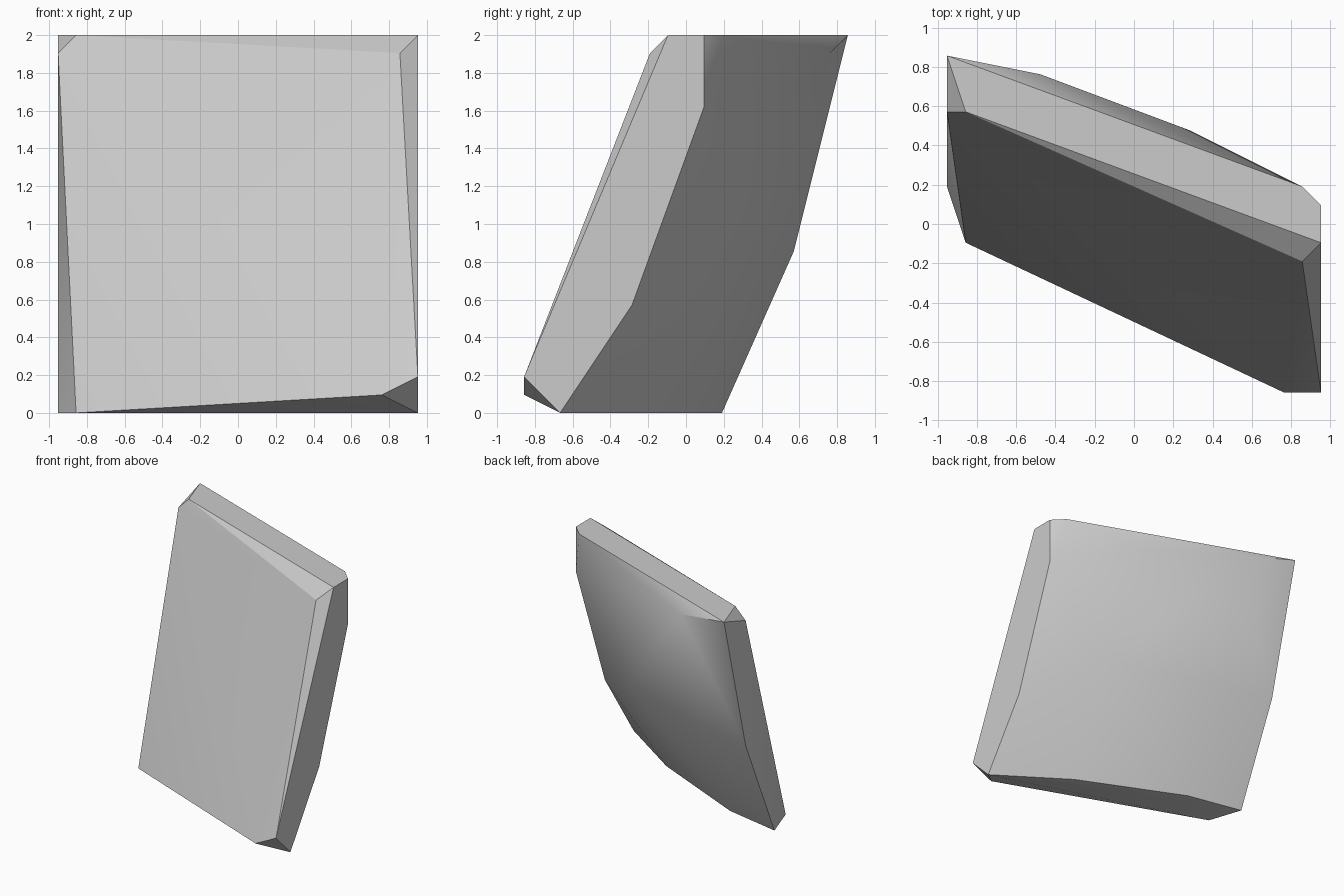
import bpy
import bmesh
import math
from mathutils import Vector

default_cube = bpy.data.objects.get("Cube")
if default_cube:
    bpy.data.objects.remove(default_cube, do_unlink=True)

# The slab's corners lie on a regular lattice of this spacing
UNIT = 2 / 21


def make_material(name, colour):
    material = bpy.data.materials.new(name)
    material.use_nodes = True
    material.diffuse_color = colour
    material.node_tree.nodes["Principled BSDF"].inputs["Base Color"].default_value = colour
    return material


def build_convex_part(name, outlines, material):
    """Wrap a tight skin around the corner outlines of a convex part."""
    bm = bmesh.new()
    for outline in outlines:
        for corner in outline:
            bm.verts.new(Vector(corner) * UNIT)
    result = bmesh.ops.convex_hull(bm, input=bm.verts[:])
    leftover = {v for key in ("geom_interior", "geom_unused") for v in result[key]
                if isinstance(v, bmesh.types.BMVert)}
    bmesh.ops.delete(bm, geom=list(leftover), context="VERTS")
    # Merge triangles that share a plane
    bmesh.ops.dissolve_limit(bm, angle_limit=math.radians(0.5),
                             verts=bm.verts[:], edges=bm.edges[:])
    bmesh.ops.recalc_face_normals(bm, faces=bm.faces[:])
    mesh = bpy.data.meshes.new(name)
    bm.to_mesh(mesh)
    bm.free()
    mesh.materials.append(material)
    part = bpy.data.objects.new(name, mesh)
    bpy.context.collection.objects.link(part)
    return part


# Flat top rim
top_rim = [(-10, 9, 21), (-9, 6, 21), (10, -1, 21), (10, 1, 21), (9, 2, 21)]
# Chipped corners around the front face
front_corners = [(-10, 6, 20), (9, -2, 20), (10, -9, 2), (8, -9, 1), (-9, -1, 0)]
# Bowed lower edge at the back
bottom_edge = [(10, -7, 0), (4, -3, 0), (-5, 1, 0), (-10, 2, 0)]
# Bulging back, from the left edge to the right edge
back_bulge = [(10, -3, 6), (10, 1, 17), (4, 2, 9), (3, 5, 19),
              (-5, 5, 9), (-5, 8, 20), (-10, 6, 9)]

grey = make_material("plain_grey", (0.6, 0.6, 0.6, 1))
slab = build_convex_part("leaning_slab", [top_rim, front_corners, bottom_edge, back_bulge], grey)

# Smooth the curved back but keep the chipped edges crisp
bpy.ops.object.select_all(action="DESELECT")
slab.select_set(True)
bpy.context.view_layer.objects.active = slab
bpy.ops.object.shade_smooth_by_angle(angle=math.radians(30))
